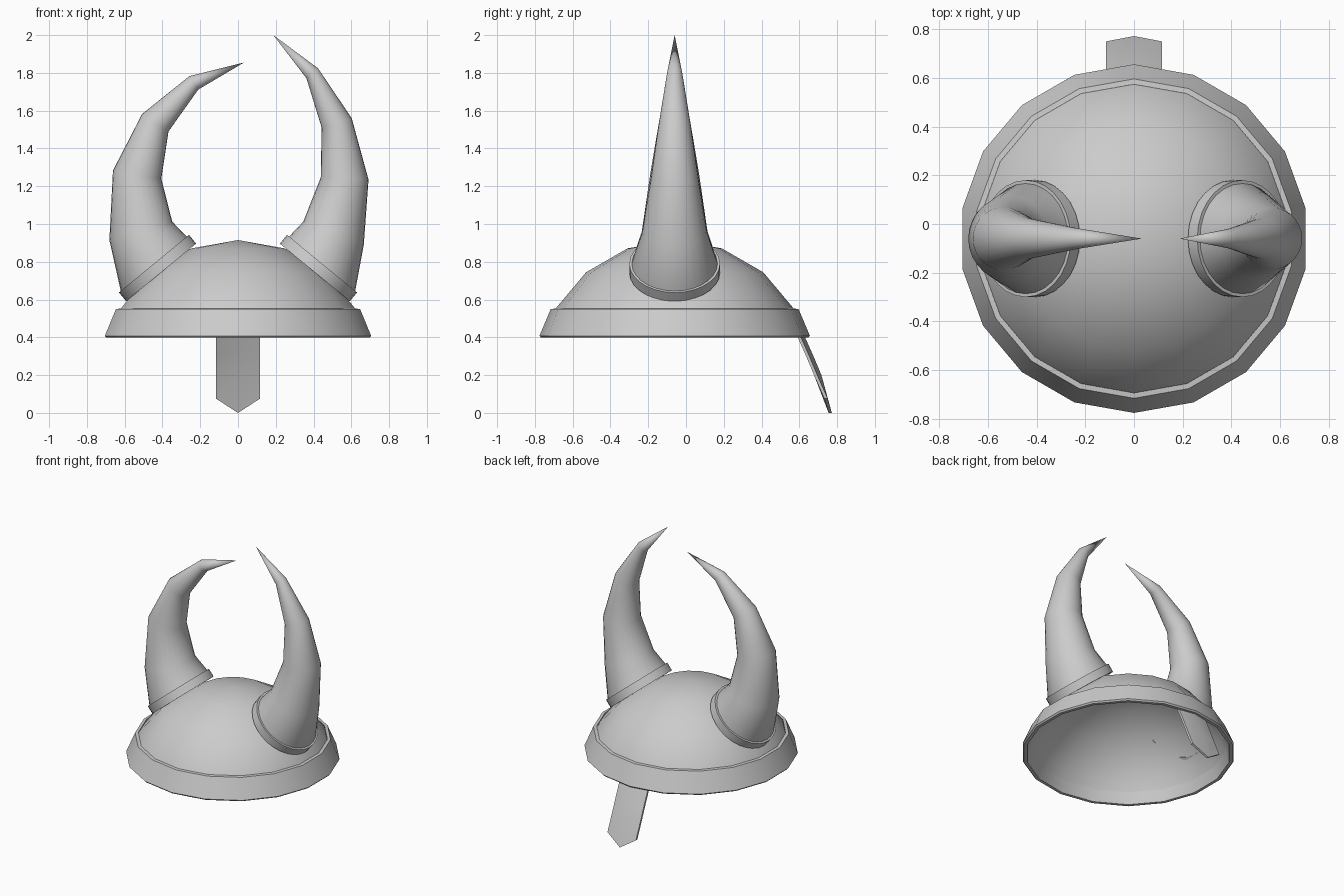
import bpy, bmesh
from math import sin, cos, pi, radians
from mathutils import Vector

if "Cube" in bpy.data.objects:
    bpy.data.objects.remove(bpy.data.objects["Cube"])

CY = -0.06  # centre of the bowl in y


def finish(name, bm, angle):
    bmesh.ops.recalc_face_normals(bm, faces=bm.faces[:])
    me = bpy.data.meshes.new(name)
    bm.to_mesh(me)
    bm.free()
    ob = bpy.data.objects.new(name, me)
    bpy.context.collection.objects.link(ob)
    bpy.ops.object.select_all(action='DESELECT')
    ob.select_set(True)
    bpy.context.view_layer.objects.active = ob
    bpy.ops.object.shade_smooth_by_angle(angle=radians(angle))
    return ob


def skin(bm, rings, closed=False):
    """Join rings of points with quads; a one-point ring makes a tip."""
    vs = [[bm.verts.new(p) for p in r] for r in rings]
    pairs = list(zip(vs, vs[1:])) + ([(vs[-1], vs[0])] if closed else [])
    for a, b in pairs:
        n = len(a)
        for i in range(n):
            j = (i + 1) % n
            if len(b) == 1:
                bm.faces.new((a[i], a[j], b[0]))
            else:
                bm.faces.new((a[i], a[j], b[j], b[i]))
    return vs


def level_ring(r, z, n=18):
    return [(r * sin(2 * pi * i / n), CY + r * cos(2 * pi * i / n), z) for i in range(n)]


def span_ring(outer, inner, n=28):
    """Circle whose diameter runs between two (x, z) points."""
    o, q = Vector((outer[0], CY, outer[1])), Vector((inner[0], CY, inner[1]))
    c, u = (o + q) / 2, (o - q) / 2
    v = Vector((0, u.length, 0))
    return [c + u * cos(2 * pi * i / n) + v * sin(2 * pi * i / n) for i in range(n)]


# dome: open spherical bowl
bm = bmesh.new()
R, top = 0.73, 0.915
rings = [level_ring(0.687, 0.40)]
for a in (60, 40, 20):
    rings.append(level_ring(R * sin(radians(a)), top - R * (1 - cos(radians(a)))))
rings.append([(0, CY, top)])
skin(bm, rings)
finish("dome", bm, 60)

# brim band: sloped ring around the bowl
bm = bmesh.new()
profile = [(0.685, 0.398), (0.707, 0.398), (0.716, 0.408), (0.656, 0.55), (0.634, 0.552)]
skin(bm, [level_ring(r, z) for r, z in profile], closed=True)
finish("brim_band", bm, 30)

# curved guard strip with a shallow ridge and a pointed end
bm = bmesh.new()
rows = [(0.41, 0.41, 0.626), (0.3, 0.3, 0.675), (0.2, 0.2, 0.717), (0.075, 0.0, 0.772)]
sections = []
for ze, zc, y in rows:
    e, t = y - 0.022, 0.017
    sections.append([(-0.116, e, ze), (0, y, zc), (0.116, e, ze),
                     (0.116, e - t, ze), (0, y - t, zc), (-0.116, e - t, ze)])
vs = skin(bm, sections)
for s in (vs[0], vs[-1]):
    bm.faces.new((s[0], s[1], s[4], s[5]))
    bm.faces.new((s[1], s[2], s[3], s[4]))
finish("guard_strip", bm, 35)

# horns: (outer, inner) outline points per ring, then the tip
left = [((-0.588, 0.60), (-0.237, 0.889)), ((-0.620, 0.643), (-0.269, 0.932)),
        ((-0.681, 0.915), (-0.348, 1.012)), ((-0.662, 1.283), (-0.406, 1.240)),
        ((-0.508, 1.582), (-0.368, 1.49)), ((-0.259, 1.782), (-0.210, 1.712))]
right = [((0.588, 0.60), (0.237, 0.889)), ((0.620, 0.643), (0.269, 0.932)),
         ((0.666, 0.89), (0.345, 1.012)), ((0.691, 1.235), (0.438, 1.245)),
         ((0.602, 1.56), (0.443, 1.51)), ((0.424, 1.824), (0.362, 1.772))]
for name, pts, tip in (("left_horn", left, (0.032, CY, 1.855)),
                       ("right_horn", right, (0.187, CY, 2.0))):
    bm = bmesh.new()
    skin(bm, [span_ring(o, q) for o, q in pts] + [[(tip)]])
    finish(name, bm, 80)

# collars around the horn bases
for name, s in (("left_collar", -1), ("right_collar", 1)):
    centre = Vector((s * 0.445, 0.79))
    axis = Vector((s * 0.636, 0.772))
    side = Vector((s * 0.772, -0.636))
    bm = bmesh.new()
    rings = []
    for r, h in ((0.222, -0.06), (0.24, -0.06), (0.24, 0.0), (0.222, 0.0)):
        c = centre + axis * h
        rings.append(span_ring(c + side * r, c - side * r))
    skin(bm, rings, closed=True)
    finish(name, bm, 35)
